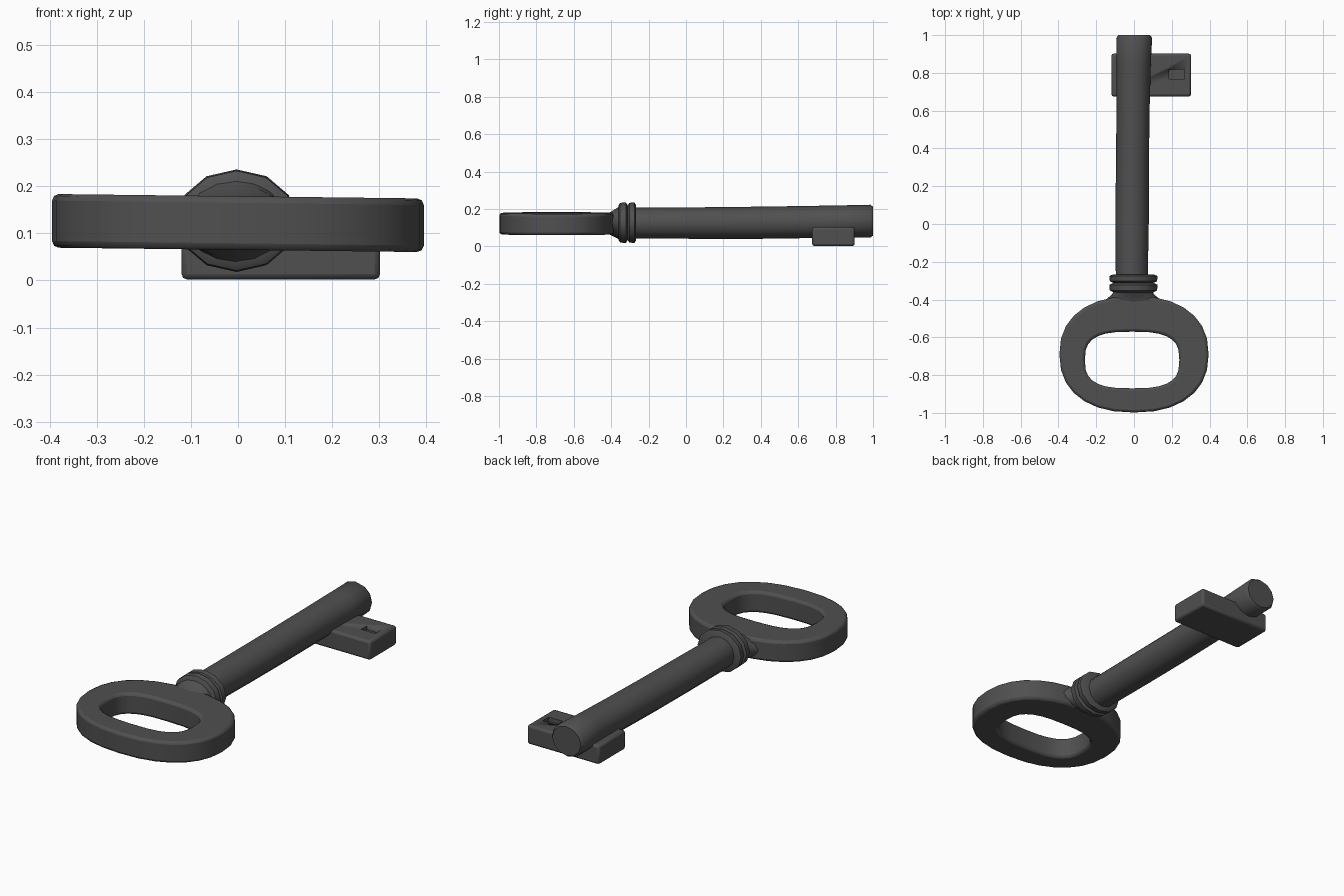
import bpy, bmesh, math

old = bpy.data.objects.get("Cube")
if old:
    bpy.data.objects.remove(old, do_unlink=True)

iron = bpy.data.materials.new("dark_iron")
iron.use_nodes = True
GREY = (0.08, 0.08, 0.08, 1)
iron.diffuse_color = GREY
iron.node_tree.nodes["Principled BSDF"].inputs["Base Color"].default_value = GREY


def make_object(name, bm, bevel=0.0, angle=40):
    bmesh.ops.recalc_face_normals(bm, faces=bm.faces[:])
    mesh = bpy.data.meshes.new(name)
    bm.to_mesh(mesh)
    bm.free()
    mesh.materials.append(iron)
    obj = bpy.data.objects.new(name, mesh)
    bpy.context.collection.objects.link(obj)
    if bevel:
        mod = obj.modifiers.new("soft_edges", "BEVEL")
        mod.width = bevel
        mod.segments = 2
        mod.limit_method = "ANGLE"
        mod.angle_limit = math.radians(50)
    bpy.ops.object.select_all(action="DESELECT")
    obj.select_set(True)
    bpy.context.view_layer.objects.active = obj
    bpy.ops.object.shade_smooth_by_angle(angle=math.radians(angle))
    return obj


def bridge(bm, a, b):
    n = len(a)
    for i in range(n):
        j = (i + 1) % n
        bm.faces.new((a[i], a[j], b[j], b[i]))


def superellipse(cx, cy, rx, ry, power, n):
    points = []
    for i in range(n):
        a = 2 * math.pi * i / n
        c, s = math.cos(a), math.sin(a)
        points.append((cx + rx * math.copysign(abs(c) ** (2 / power), c),
                       cy + ry * math.copysign(abs(s) ** (2 / power), s)))
    return points


def loft_along_y(name, sections, sides, angle):
    """Sections are (y, centre x, centre z, half width, half height)."""
    bm = bmesh.new()
    rings = []
    for y, cx, cz, rx, rz in sections:
        ring = superellipse(cx, cz, rx, rz, 2, sides)
        rings.append([bm.verts.new((x, y, z)) for x, z in ring])
    for a, b in zip(rings, rings[1:]):
        bridge(bm, a, b)
    bm.faces.new(rings[0])
    bm.faces.new(rings[-1])
    return make_object(name, bm, angle=angle)


def box(name, low, high, bevel=0.0):
    bm = bmesh.new()
    bmesh.ops.create_cube(bm, size=1)
    for v in bm.verts:
        v.co = [l + (c + 0.5) * (h - l) for c, l, h in zip(v.co, low, high)]
    return make_object(name, bm, bevel)


# Bow: flat oval ring, tipped very slightly to one side
bm = bmesh.new()
outer = superellipse(0, -0.69, 0.395, 0.308, 2.3, 28)
inner = superellipse(-0.01, -0.72, 0.25, 0.15, 2.9, 28)
loops = []
for outline, dz in ((outer, -0.057), (outer, 0.057), (inner, 0.057), (inner, -0.057)):
    loops.append([bm.verts.new((x, y, 0.122 - 0.012 * x + dz)) for x, y in outline])
for k in range(4):
    bridge(bm, loops[k], loops[(k + 1) % 4])
make_object("bow", bm, bevel=0.014)

# Neck flaring from the bow up into the collar
loft_along_y("neck", [
    (-0.47, 0, 0.122, 0.20, 0.045),
    (-0.41, -0.005, 0.122, 0.155, 0.058),
    (-0.37, -0.005, 0.125, 0.108, 0.080),
    (-0.34, -0.005, 0.127, 0.105, 0.100),
], 16, 50)

# Two collar rings with a groove between them
for name, start, width in (("collar_front", -0.362, 0.05), ("collar_back", -0.312, 0.045)):
    loft_along_y(name, [
        (start, -0.003, 0.127, 0.105, 0.092),
        (start + 0.2 * width, -0.003, 0.127, 0.125, 0.106),
        (start + 0.8 * width, -0.003, 0.127, 0.128, 0.109),
        (start + width, -0.003, 0.127, 0.108, 0.094),
    ], 12, 40)

# Shaft with a slightly hand-forged line
loft_along_y("shaft", [
    (-0.34, -0.010, 0.125, 0.082, 0.082),
    (-0.22, -0.012, 0.125, 0.086, 0.083),
    (0.05, -0.010, 0.125, 0.089, 0.084),
    (0.33, -0.008, 0.126, 0.087, 0.086),
    (0.62, -0.005, 0.130, 0.088, 0.086),
    (0.85, -0.002, 0.134, 0.091, 0.086),
    (0.985, 0.001, 0.135, 0.095, 0.088),
    (1.0, 0.001, 0.135, 0.084, 0.077),
], 12, 50)

# Bit plate with a small rectangular pocket
bit = box("bit", (-0.12, 0.675, 0.002), (0.302, 0.902, 0.103), 0.012)
cutter = box("pocket_cutter", (0.185, 0.768, 0.08), (0.268, 0.818, 0.2))
cut = bit.modifiers.new("pocket", "BOOLEAN")
cut.object = cutter
cut.operation = "DIFFERENCE"
cut.solver = "EXACT"
bpy.context.view_layer.objects.active = bit
for mod_name in ("soft_edges", "pocket"):
    bpy.ops.object.modifier_apply(modifier=mod_name)
bpy.data.objects.remove(cutter, do_unlink=True)
